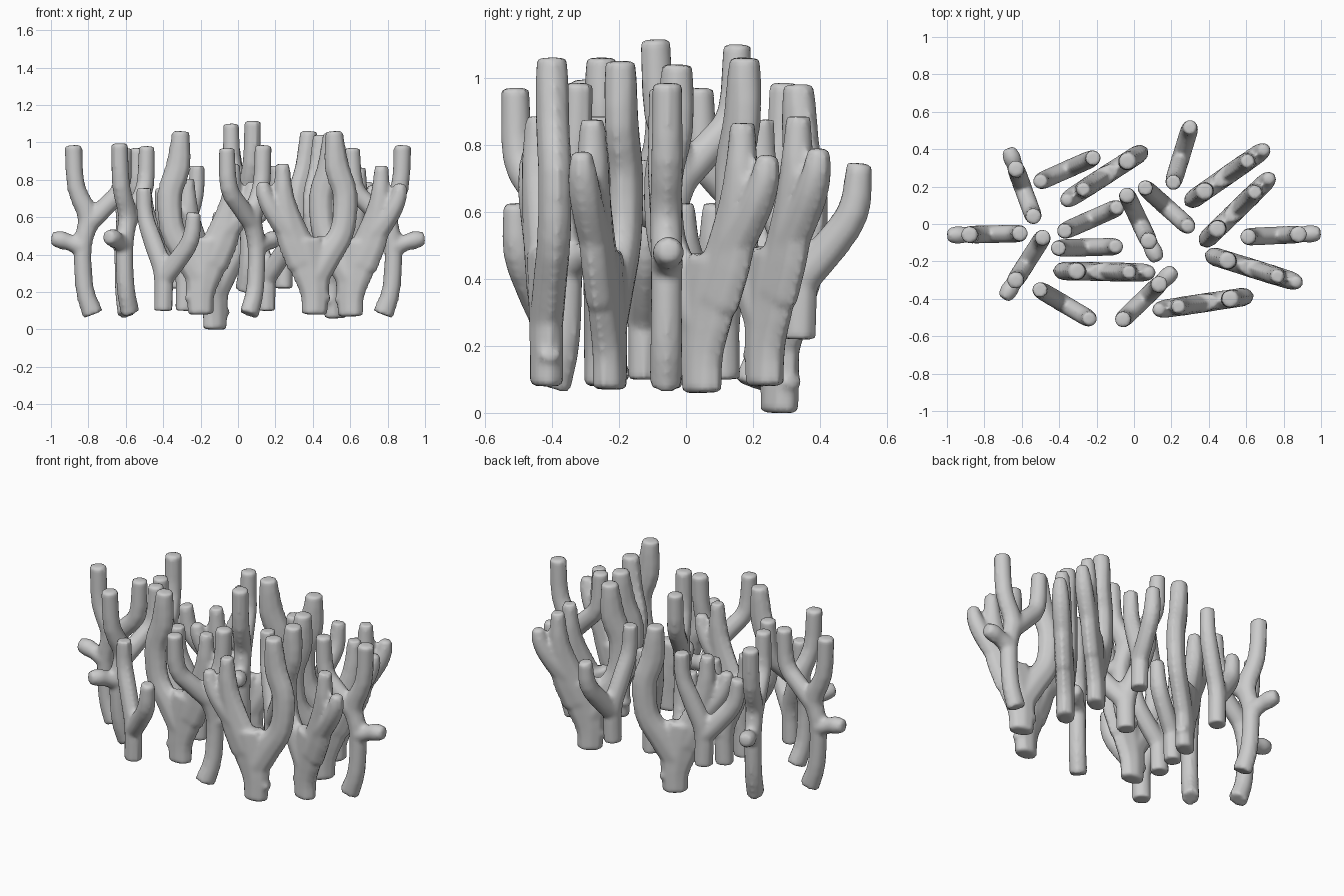
import bpy, bmesh, math
from mathutils import Vector

if "Cube" in bpy.data.objects:
    bpy.data.objects.remove(bpy.data.objects["Cube"])

SIDES = 8


def smooth_path(pts, steps=3):
    """Catmull-Rom through (u, z, radius) points."""
    p = [Vector(q) for q in pts]
    p = [2 * p[0] - p[1]] + p + [2 * p[-1] - p[-2]]
    out = []
    for i in range(1, len(p) - 2):
        a, b, c, d = p[i - 1:i + 3]
        for s in range(steps):
            t = s / steps
            out.append(0.5 * (2 * b + (c - a) * t + (2 * a - 5 * b + 4 * c - d) * t * t
                              + (3 * b - a - 3 * c + d) * t ** 3))
    return out + [p[-2]]


def branch(bm, pts, depth):
    """Tapered tube in the XZ plane, flattened to the given half depth."""
    path = smooth_path(pts)
    n = len(path)
    rings = []
    for i, q in enumerate(path):
        a, b = path[max(i - 1, 0)], path[min(i + 1, n - 1)]
        t = Vector((b.x - a.x, 0, b.y - a.y)).normalized()
        side = Vector((t.z, 0, -t.x))
        r = q.z
        ring = []
        for k in range(SIDES):
            w = 2 * math.pi * k / SIDES
            ring.append(bm.verts.new(Vector((q.x, 0, q.y)) + side * r * math.cos(w)
                                     + Vector((0, min(r, depth) * math.sin(w), 0))))
        rings.append(ring)
    for r0, r1 in zip(rings, rings[1:]):
        for k in range(SIDES):
            j = (k + 1) % SIDES
            bm.faces.new((r0[k], r0[j], r1[j], r1[k]))
    bm.faces.new(rings[0][::-1])
    bm.faces.new(rings[-1])


def coral_mesh(name, branches, depth):
    bm = bmesh.new()
    for b in branches:
        branch(bm, b, depth)
    bmesh.ops.recalc_face_normals(bm, faces=bm.faces)
    me = bpy.data.meshes.new(name)
    bm.to_mesh(me)
    bm.free()
    return me


# slender coral: side nub and two tall arms
slender = coral_mesh("slender_coral", [
    [(-.005, .08, .058), (.04, .22, .05), (.05, .45, .05), (.02, .6, .058),
     (.085, .76, .05), (.10, .985, .047)],
    [(.03, .55, .05), (-.07, .655, .053), (-.155, .76, .05), (-.17, .97, .044)],
    [(.05, .44, .055), (.12, .465, .045), (.17, .48, .05), (.218, .485, .035)],
], .05)

# broad coral: one tall bent arm, a forked arm and a foot nub
broad = coral_mesh("broad_coral", [
    [(.015, .08, .07), (.015, .2, .08), (-.01, .35, .115), (-.04, .48, .1)],
    [(.02, .28, .075), (.09, .4, .075), (.165, .53, .068), (.18, .72, .068),
     (.135, .87, .068), (.12, 1.06, .047)],
    [(-.04, .36, .1), (-.11, .52, .09), (-.15, .7, .058), (-.16, .885, .038)],
    [(-.1, .5, .075), (-.21, .63, .055), (-.255, .72, .046), (-.265, .79, .032)],
    [(.03, .15, .045), (.085, .19, .035)],
], .052)

# small coral: a Y with one short arm
small = coral_mesh("small_coral", [
    [(0, .1, .052), (0, .3, .055), (-.055, .45, .055), (-.11, .6, .047), (-.12, .755, .042)],
    [(0, .27, .055), (.09, .37, .055), (.17, .48, .05), (.19, .625, .04)],
], .05)

MID = {slender: .01, broad: -.01, small: .035}

# placements: mesh, end the local +x points to, other end, height offset
pieces = [
    (slender, (-1, -.06), (-.58, -.05), 0),
    (slender, (1, -.05), (.58, -.07), 0),
    (slender, (-.67, .4), (-.53, .02), 0),
    (slender, (-.69, -.39), (-.48, -.06), .01),
    (slender, (.22, -.24), (-.08, -.53), 0),
    (slender, (.13, -.2), (-.05, .18), .13),
    (broad, (.08, .41), (-.37, .12), -.08),
    (broad, (.27, .1), (.7, .4), 0),
    (broad, (.35, -.12), (.73, .25), -.02),
    (broad, (.37, -.155), (.88, -.315), -.01),
    (broad, (.65, -.38), (.12, -.46), 0),
    (broad, (-.44, -.25), (.09, -.26), 0),
    (small, (-.54, .21), (-.18, .37), .12),
    (small, (.31, .55), (.2, .19), .12),
    (small, (-.2, -.53), (-.54, -.33), 0),
    (small, (-.06, -.12), (-.44, -.13), 0),
    (small, (-.06, .1), (-.4, -.05), 0),
    (small, (.32, -.04), (.03, .22), 0),
]

for i, (me, e0, e1, dz) in enumerate(pieces):
    a, b = Vector(e0), Vector(e1)
    d = (a - b).normalized()
    base = (a + b) / 2 - d * MID[me]
    ob = bpy.data.objects.new(f"{me.name}_{i + 1}", me)
    ob.location = (base.x, base.y, dz)
    ob.rotation_euler.z = math.atan2(d.y, d.x)
    bpy.context.collection.objects.link(ob)
    # fuse the branches into one body with soft crotches
    rm = ob.modifiers.new("fuse", 'REMESH')
    rm.mode = 'VOXEL'
    rm.voxel_size = .013
    rm.use_smooth_shade = True
    sm = ob.modifiers.new("soften", 'SMOOTH')
    sm.factor = .5
    sm.iterations = 3
